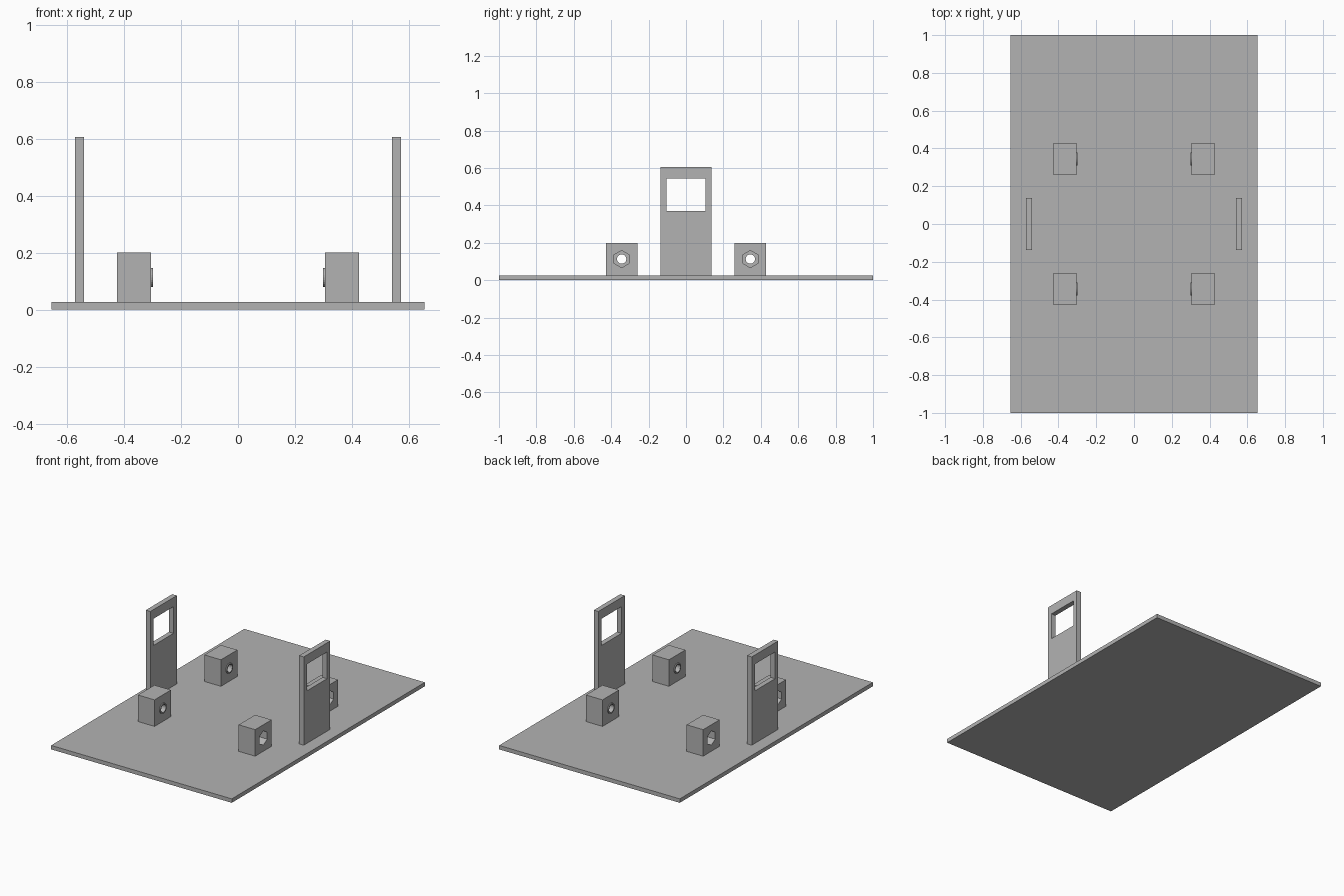
import bpy
from math import pi

default = bpy.data.objects.get("Cube")
if default:
    bpy.data.objects.remove(default, do_unlink=True)

# Single plain grey
grey = bpy.data.materials.new("neutral_grey")
grey.use_nodes = True
colour = (0.45, 0.45, 0.45, 1)
grey.diffuse_color = colour
grey.node_tree.nodes["Principled BSDF"].inputs["Base Color"].default_value = colour


def finish(name):
    obj = bpy.context.object
    obj.name = name
    obj.data.materials.append(grey)
    return obj


def box(name, low, high):
    """Box between two opposite corners."""
    middle = [(a + b) / 2 for a, b in zip(low, high)]
    bpy.ops.mesh.primitive_cube_add(size=1, location=middle)
    obj = finish(name)
    obj.scale = [b - a for a, b in zip(low, high)]
    bpy.ops.object.transform_apply(location=False, rotation=False, scale=True)
    return obj


def rod(name, sides, x0, x1, y, z, r0, r1):
    """Prism or cone along x, radius r0 at x0 and r1 at x1, corner pointing up."""
    side = 1 if x1 > x0 else -1
    bpy.ops.mesh.primitive_cone_add(
        vertices=sides, radius1=r0, radius2=r1, depth=abs(x1 - x0),
        location=((x0 + x1) / 2, y, z), rotation=(pi / 2, 0, side * pi / 2))
    bpy.ops.object.transform_apply(location=False, rotation=True, scale=False)
    return finish(name)


def combine(obj, other, operation):
    """Boolean the other object into obj, then discard it."""
    other.hide_render = True
    mod = obj.modifiers.new("combine", "BOOLEAN")
    mod.operation, mod.object, mod.solver = operation, other, "EXACT"
    bpy.ops.object.select_all(action="DESELECT")
    bpy.context.view_layer.objects.active = obj
    obj.select_set(True)
    bpy.ops.object.modifier_apply(modifier=mod.name)
    bpy.data.objects.remove(other, do_unlink=True)


# Base board
TOP = 0.026
box("base_plate", (-0.655, -1, 0), (0.655, 1, TOP))

for side, side_name in ((1, "left"), (-1, "right")):
    # Upright with a rectangular window
    upright = box(f"{side_name}_upright",
                  (min(side * 0.54, side * 0.573), -0.137, TOP),
                  (max(side * 0.54, side * 0.573), 0.137, 0.605))
    window = box("window_cutter", (side * 0.556 - 0.1, -0.104, 0.37),
                 (side * 0.556 + 0.1, 0.104, 0.545))
    combine(upright, window, "DIFFERENCE")

    # Bearing blocks: hexagonal pocket outside, bored tapered collar inside
    for end, end_name in ((-1, "front"), (1, "back")):
        y, z = end * 0.344, 0.113
        xs = sorted((side * 0.305, side * 0.425))
        block = box(f"{end_name}_{side_name}_block",
                    (xs[0], y - 0.085, TOP), (xs[1], y + 0.085, 0.2))
        collar = rod("collar", 24, side * 0.33, side * 0.299, y, z, 0.038, 0.033)
        combine(block, collar, "UNION")
        pocket = rod("pocket_cutter", 6, side * 0.355, side * 0.5, y, z, 0.046, 0.046)
        combine(block, pocket, "DIFFERENCE")
        bore = rod("bore_cutter", 24, side * 0.25, side * 0.4, y, z, 0.025, 0.025)
        combine(block, bore, "DIFFERENCE")
